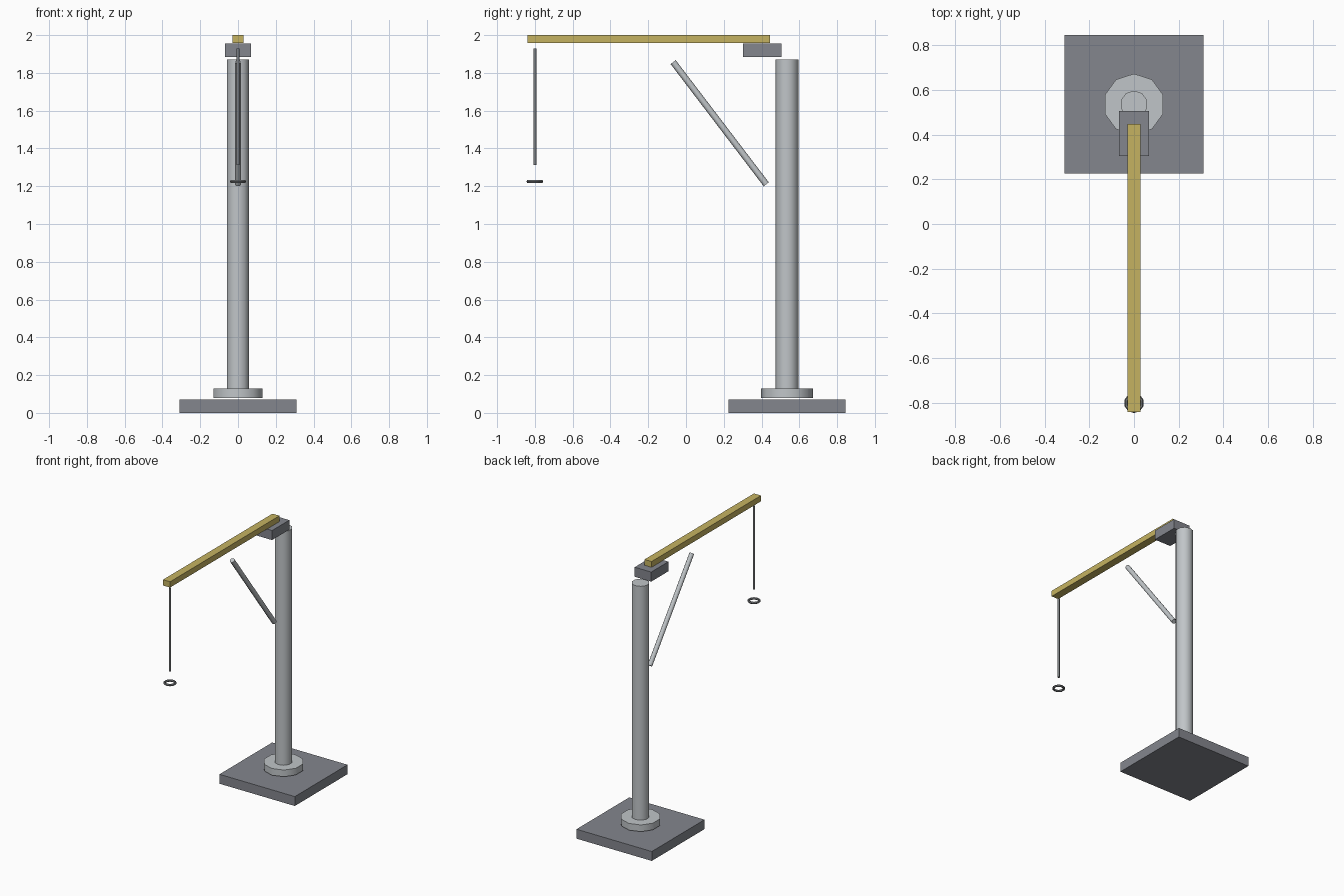
import bpy
import math
from mathutils import Vector

if "Cube" in bpy.data.objects:
    bpy.data.objects.remove(bpy.data.objects["Cube"], do_unlink=True)


def make_material(name, rgb):
    mat = bpy.data.materials.new(name)
    mat.use_nodes = True
    colour = (*rgb, 1.0)
    mat.diffuse_color = colour
    mat.node_tree.nodes["Principled BSDF"].inputs["Base Color"].default_value = colour
    return mat


DARK_STEEL = make_material("dark steel", (0.23, 0.24, 0.27))
LIGHT_STEEL = make_material("light steel", (0.53, 0.56, 0.58))
YELLOW = make_material("dull yellow", (0.56, 0.45, 0.12))
CABLE_GREY = make_material("cable grey", (0.20, 0.21, 0.22))


def finish(name, mat, smooth=False):
    obj = bpy.context.object
    obj.name = name
    obj.data.materials.append(mat)
    if smooth:
        bpy.ops.object.shade_smooth_by_angle(angle=math.radians(50))
    return obj


def box(name, mat, low, high):
    low, high = Vector(low), Vector(high)
    bpy.ops.mesh.primitive_cube_add(size=1, location=(low + high) / 2)
    bpy.context.object.scale = high - low
    bpy.ops.object.transform_apply(location=False, rotation=False)
    return finish(name, mat)


def rod(name, mat, start, end, radius, sides=10):
    start, end = Vector(start), Vector(end)
    axis = end - start
    bpy.ops.mesh.primitive_cylinder_add(
        vertices=sides, radius=radius, depth=axis.length, location=(start + end) / 2)
    # tilt within the vertical plane of the boom
    bpy.context.object.rotation_euler.x = math.atan2(-axis.y, axis.z)
    return finish(name, mat, smooth=True)


POST_Y = 0.535
HOOK_Y = -0.80

# Base and post
box("base_plate", DARK_STEEL, (-0.31, 0.225, 0), (0.31, 0.845, 0.07))
rod("post_flange", LIGHT_STEEL, (0, POST_Y, 0.08), (0, POST_Y, 0.13), 0.137)
rod("post", LIGHT_STEEL, (0, POST_Y, 0.13), (0, POST_Y, 1.87), 0.061)

# Head and boom
box("head_block", DARK_STEEL, (-0.068, 0.303, 1.884), (0.068, 0.506, 1.955))
box("boom", YELLOW, (-0.029, -0.84, 1.957), (0.029, 0.446, 2.0))
rod("diagonal_brace", LIGHT_STEEL, (0, 0.425, 1.21), (0, -0.068, 1.857), 0.017)

# Hoist cable and lifting ring
rod("hoist_cable", CABLE_GREY, (0, HOOK_Y, 1.312), (0, HOOK_Y, 1.93), 0.008)
bpy.ops.mesh.primitive_torus_add(
    major_segments=10, minor_segments=6, major_radius=0.037, minor_radius=0.008,
    location=(0, HOOK_Y, 1.225), rotation=(0, 0, math.pi / 2))
finish("lifting_ring", CABLE_GREY, smooth=True)
